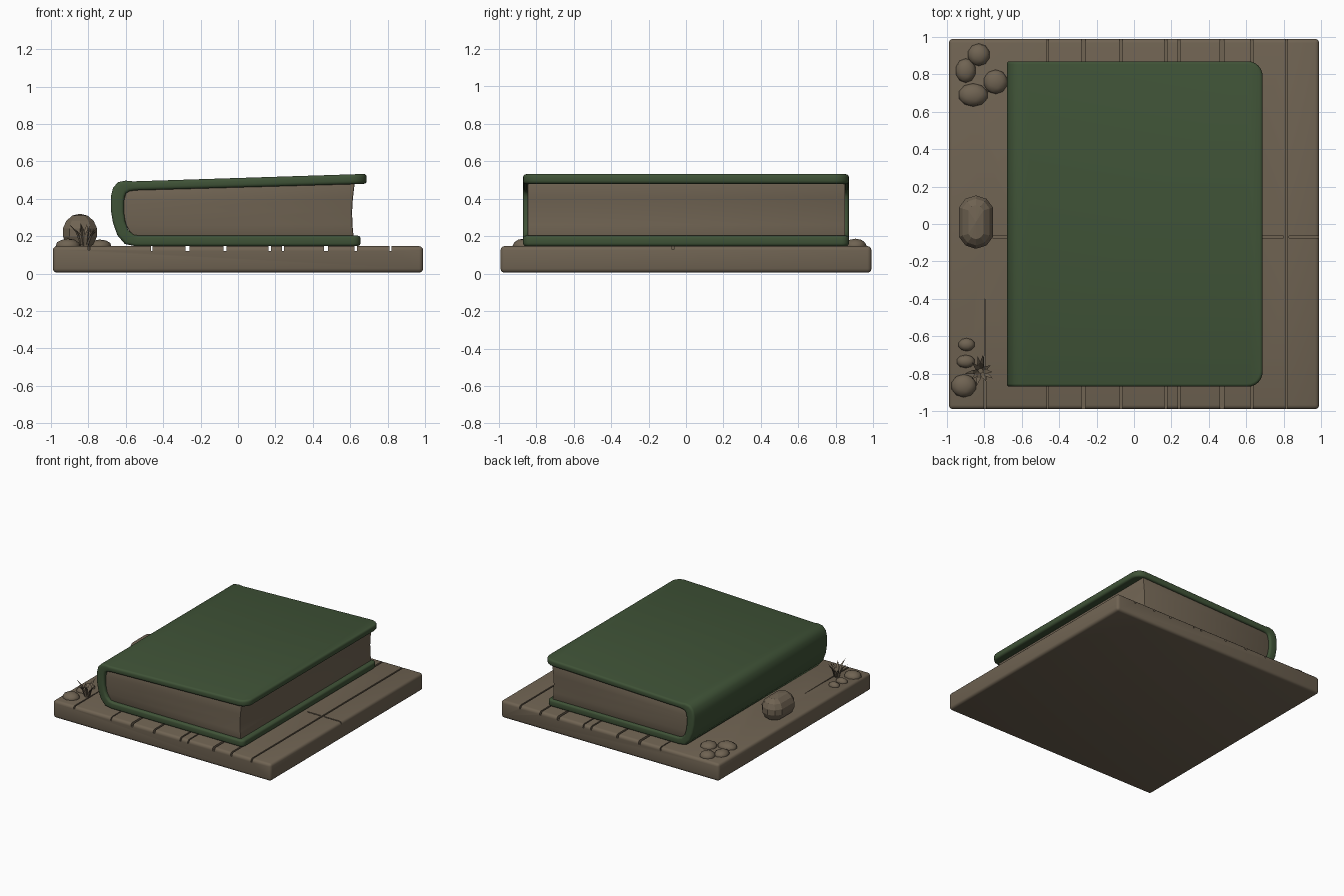
import bpy, bmesh, math, random
from mathutils import Matrix, Vector

if "Cube" in bpy.data.objects:
    bpy.data.objects.remove(bpy.data.objects["Cube"])

random.seed(4)


def material(name, rgb):
    m = bpy.data.materials.new(name)
    m.diffuse_color = (*rgb, 1)
    m.use_nodes = True
    m.node_tree.nodes["Principled BSDF"].inputs["Base Color"].default_value = m.diffuse_color
    return m


BROWN = material("weathered brown", (0.160, 0.125, 0.085))
GREEN = material("dark green", (0.050, 0.086, 0.038))


def finish(name, bm, mat, smooth=None):
    bmesh.ops.recalc_face_normals(bm, faces=bm.faces)
    me = bpy.data.meshes.new(name)
    bm.to_mesh(me)
    bm.free()
    me.materials.append(mat)
    ob = bpy.data.objects.new(name, me)
    bpy.context.collection.objects.link(ob)
    bpy.ops.object.select_all(action='DESELECT')
    bpy.context.view_layer.objects.active = ob
    ob.select_set(True)
    if smooth:
        bpy.ops.object.shade_smooth_by_angle(angle=math.radians(smooth))
    return ob


def bevel(ob, width, segments=3):
    m = ob.modifiers.new("bevel", 'BEVEL')
    m.width, m.segments, m.limit_method = width, segments, 'ANGLE'
    m.angle_limit = math.radians(40)
    bpy.context.view_layer.objects.active = ob
    bpy.ops.object.modifier_apply(modifier=m.name)


def box(bm, x0, x1, y0, y1, z0, z1):
    centre = Vector((x0 + x1, y0 + y1, z0 + z1)) / 2
    size = (x1 - x0, y1 - y0, z1 - z0, 1)
    return bmesh.ops.create_cube(bm, size=1, matrix=Matrix.Translation(centre) @ Matrix.Diagonal(size))["verts"]


def strip_solid(bm, outer, inner, y0, y1):
    """Solid along y whose section is a strip between two matching outlines."""
    def row(pts, y):
        return [bm.verts.new((x, y, z)) for x, z in pts]
    of, inf, ob, inb = row(outer, y0), row(inner, y0), row(outer, y1), row(inner, y1)
    for i in range(len(outer) - 1):
        for a, b in ((of, inf), (inf, inb), (inb, ob), (ob, of)):
            bm.faces.new((a[i], a[i + 1], b[i + 1], b[i]))
    for i in (0, -1):
        bm.faces.new((of[i], inf[i], inb[i], ob[i]))
    bmesh.ops.recalc_face_normals(bm, faces=bm.faces)
    return of, inf, ob, inb


# wooden board with grooves between the planks
bm = bmesh.new()
box(bm, -0.99, 0.99, -0.99, 0.99, 0.005, 0.147)
board = finish("plank_board", bm, BROWN)
bevel(board, 0.022)

bm = bmesh.new()
for x, w in ((-0.27, 0.02), (-0.07, 0.016), (0.17, 0.012), (0.24, 0.01),
             (0.47, 0.02), (0.63, 0.014), (-0.46, 0.008), (0.815, 0.012)):
    box(bm, x - w / 2, x + w / 2, -1.1, 1.1, 0.12, 0.2)
box(bm, 0.68, 0.80, -0.075, -0.065, 0.13, 0.2)        # cross joints
box(bm, 0.83, 1.1, -0.075, -0.065, 0.13, 0.2)
box(bm, -0.78, -0.64, -0.075, -0.065, 0.13, 0.2)
for v in box(bm, -0.804, -0.79, -1.1, -0.4, 0.125, 0.2):  # tapering crack
    if v.co.y > -0.5:
        v.co.x = -0.797 + (v.co.x + 0.797) * 0.15
cutter = finish("groove_cutter", bm, BROWN)
cutter.hide_render = True
cut = board.modifiers.new("grooves", 'BOOLEAN')
cut.object, cut.operation, cut.solver = cutter, 'DIFFERENCE', 'EXACT'
bpy.context.view_layer.objects.active = board
bpy.ops.object.modifier_apply(modifier=cut.name)
bpy.data.objects.remove(cutter)
board.select_set(True)
bpy.ops.object.shade_smooth_by_angle(angle=math.radians(35))

# green cover: bottom board, rounded spine and slightly raised top board
outer = [(0.655, 0.147), (-0.55, 0.147), (-0.605, 0.158), (-0.645, 0.205), (-0.668, 0.27),
         (-0.68, 0.34), (-0.68, 0.41), (-0.668, 0.46), (-0.64, 0.489), (-0.60, 0.497),
         (-0.56, 0.493), (0.688, 0.533)]
inner = [(0.655, 0.203), (-0.53, 0.203), (-0.56, 0.208), (-0.588, 0.235), (-0.603, 0.28),
         (-0.61, 0.33), (-0.61, 0.38), (-0.606, 0.41), (-0.598, 0.43), (-0.58, 0.44),
         (-0.55, 0.445), (0.688, 0.480)]
bm = bmesh.new()
of, inf, ob_, inb = strip_solid(bm, outer, inner, -0.87, 0.87)
for i, r in ((-1, 0.08), (0, 0.04)):                    # rounded fore-edge corners
    edges = [bm.edges.get((of[i], inf[i])), bm.edges.get((ob_[i], inb[i]))]
    bmesh.ops.bevel(bm, geom=edges, offset=r, segments=6, profile=0.5, affect='EDGES')
    bm.verts.ensure_lookup_table()
cover = finish("book_cover", bm, GREEN)
bevel(cover, 0.016)
bpy.ops.object.shade_smooth_by_angle(angle=math.radians(50))

# page block with a gently hollow fore edge
low = [(-0.565, 0.195), (0.0, 0.195), (0.60, 0.195), (0.618, 0.20)]
sections = [(-0.565, 0.618, 0.198, 0.198), (-0.60, 0.612, 0.26, 0.26), (-0.615, 0.610, 0.33, 0.33),
            (-0.612, 0.614, 0.39, 0.40), (-0.595, 0.624, 0.448, 0.484)]
bm = bmesh.new()
strip_solid(bm, [(s[0], s[2]) for s in sections], [(s[1], s[3]) for s in sections], -0.845, 0.85)
pages = finish("page_block", bm, BROWN)
bevel(pages, 0.008, 2)
bpy.ops.object.shade_smooth_by_angle(angle=math.radians(40))

# large faceted rock
bm = bmesh.new()
bmesh.ops.create_uvsphere(bm, u_segments=10, v_segments=7, radius=1)
for v in bm.verts:
    v.co = Vector((v.co.x * 0.098 - 0.845, v.co.y * 0.095 + 0.01 + 0.05 * ((v.co.y > 0.01) - (v.co.y < -0.01)),
                   v.co.z * 0.10 + 0.22))
finish("large_rock", bm, BROWN)

# flat pebbles: x, y, radius x, radius y, height
pebbles = [(-0.90, 0.82, 0.055, 0.065, 0.035), (-0.83, 0.905, 0.06, 0.06, 0.04),
           (-0.86, 0.69, 0.08, 0.062, 0.04), (-0.74, 0.76, 0.065, 0.065, 0.035),
           (-0.895, -0.645, 0.045, 0.035, 0.03), (-0.90, -0.735, 0.05, 0.035, 0.03),
           (-0.91, -0.865, 0.068, 0.062, 0.04)]
for i, (x, y, rx, ry, h) in enumerate(pebbles):
    bm = bmesh.new()
    place = Matrix.Translation((x, y, 0.147)) @ Matrix.Diagonal((rx, ry, h, 1))
    bmesh.ops.create_icosphere(bm, subdivisions=2, radius=1, matrix=place)
    finish(f"pebble_{i + 1}", bm, BROWN, 40)

# grass tuft of thin leaning blades
bm = bmesh.new()
for i in range(10):
    a = i * math.tau / 10 + random.uniform(-0.2, 0.2)
    d = Vector((math.cos(a), math.sin(a), 0))
    side = Vector((-d.y, d.x, 0)) * 0.011
    root = Vector((-0.82, -0.785, 0.14)) + d * 0.01
    lean, rise = random.uniform(0.05, 0.085), random.uniform(0.08, 0.14)
    mid = root + d * lean * 0.4 + Vector((0, 0, rise * 0.65))
    tip = bm.verts.new(root + d * lean + Vector((0, 0, rise)))
    base, middle = [[bm.verts.new(p + o) for o in (side, -side, d * 0.008)] for p in (root, mid)]
    bm.faces.new(base)
    for k in range(3):
        n = (k + 1) % 3
        bm.faces.new((base[k], base[n], middle[n], middle[k]))
        bm.faces.new((middle[k], middle[n], tip))
finish("grass_tuft", bm, BROWN)
